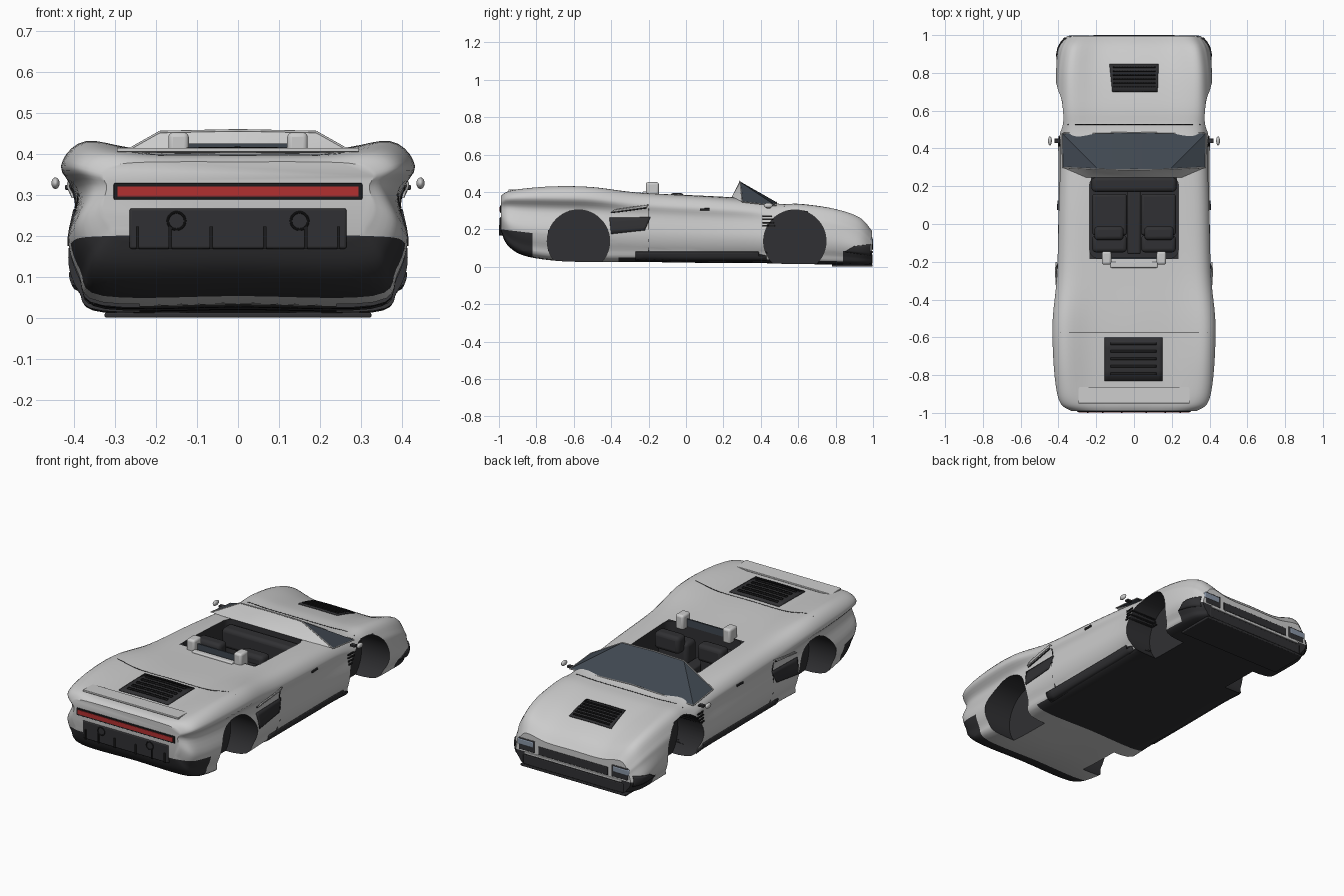
import bpy, bmesh
from math import pi, hypot
from mathutils import Vector
from mathutils.bvhtree import BVHTree

if "Cube" in bpy.data.objects:
    bpy.data.objects.remove(bpy.data.objects["Cube"])


def material(name, *rgb):
    m = bpy.data.materials.new(name)
    m.diffuse_color = (*rgb, 1)
    m.use_nodes = True
    m.node_tree.nodes["Principled BSDF"].inputs["Base Color"].default_value = m.diffuse_color
    return m


DARK = material("dark_trim", .03, .03, .033)
SLAT = material("slat_trim", .012, .012, .013)
GLASS = material("tinted_glass", .05, .063, .08)
LAMP = material("lamp_glass", .25, .3, .38)
RED = material("red_lens", .45, .03, .03)


def finish(o, mat=None, bevel=0, angle=.6):
    if mat:
        o.data.materials.append(mat)
    if bevel:
        m = o.modifiers.new("bevel", 'BEVEL')
        m.width, m.segments = bevel, 3
    bpy.ops.object.select_all(action='DESELECT')
    o.select_set(True)
    bpy.context.view_layer.objects.active = o
    bpy.ops.object.shade_smooth_by_angle(angle=angle)
    return o


def mesh_object(name, verts, faces):
    me = bpy.data.meshes.new(name)
    me.from_pydata(verts, [], faces)
    o = bpy.data.objects.new(name, me)
    bpy.context.collection.objects.link(o)
    return o


def box(name, x, y, z, mat=None, bevel=0):
    """Box from its (min, max) range on each axis."""
    lo, hi = Vector(t[0] for t in (x, y, z)), Vector(t[1] for t in (x, y, z))
    bpy.ops.mesh.primitive_cube_add(size=1, location=(lo + hi) / 2)
    o = bpy.context.object
    o.name = name
    o.scale = hi - lo
    bpy.ops.object.transform_apply(location=False, rotation=False, scale=True)
    return finish(o, mat, bevel)


def spline(p, n, closed):
    """Catmull-Rom curve through the points, n steps per span."""
    c, out = len(p), []
    get = (lambda i: p[i % c]) if closed else (lambda i: p[max(0, min(c - 1, i))])
    for i in range(c if closed else c - 1):
        a, b, d, e = (get(i + k) for k in (-1, 0, 1, 2))
        for k in range(n):
            t = k / n
            out.append(b + (d - a) * (t / 2) + (2 * a - 5 * b + 4 * d - e) * (t * t / 2)
                       + (3 * b - a - 3 * d + e) * (t ** 3 / 2))
    return out if closed else out + [p[-1]]


# body stations: y, flank x, waist x, shoulder x, shoulder z, fender z, centre z, bottom z
STATIONS = [
    (-.99, .33, .32, .33, .35, .375, .38, .195), (-.955, .385, .355, .385, .365, .40, .395, .12),
    (-.87, .405, .375, .412, .37, .417, .40, .065), (-.7, .415, .387, .428, .37, .43, .405, .037),
    (-.5, .415, .392, .43, .365, .425, .405, .03), (-.25, .405, .395, .405, .34, .392, .393, .03),
    (.1, .40, .39, .395, .32, .37, .38, .025), (.35, .40, .387, .385, .305, .35, .365, .025),
    (.5, .407, .40, .383, .285, .333, .333, .02), (.62, .412, .407, .392, .275, .333, .325, .018),
    (.8, .412, .405, .39, .25, .308, .285, .015), (.93, .40, .385, .372, .205, .262, .23, .012),
    (.995, .355, .345, .335, .15, .19, .17, .015)]


def ring(st):
    y, w, wa, ws, zs, zf, zc, zb = st
    h = zs - zb
    half = [(0, zb), (.8 * w, zb), (.94 * w, zb + .2 * h), (w, zb + .47 * h),
            (wa, zb + .8 * h), (ws, zs), (.86 * ws, zf), (.5 * ws, zc), (0, zc)]
    full = half + [(-x, z) for x, z in half[-2:0:-1]]
    return [Vector((x, y, z)) for x, z in full]


rows = [spline(col, 5, False) for col in zip(*map(ring, STATIONS))]
rings = [spline(list(r), 5, True) for r in zip(*rows)]
N, M = len(rings[0]), len(rings)
faces = [(i * N + j, i * N + (j + 1) % N, (i + 1) * N + (j + 1) % N, (i + 1) * N + j)
         for i in range(M - 1) for j in range(N)]
faces += [tuple(range(N)), tuple(range((M - 1) * N, M * N))]
body = mesh_object("body", [v for r in rings for v in r], faces)
bm = bmesh.new()
bm.from_mesh(body.data)
bmesh.ops.recalc_face_normals(bm, faces=bm.faces)
# clean colour boundaries for the bumpers
for co, no in (((0, 0, .2), (0, .12, 1)), ((0, -.82, 0), (0, 1, 0)),
               ((0, 0, .085), (0, 0, 1)), ((0, .84, 0), (0, 1, 0))):
    bmesh.ops.bisect_plane(bm, geom=bm.verts[:] + bm.edges[:] + bm.faces[:], dist=1e-5,
                           plane_co=(0, -.99, .2) if co[2] == .2 else co, plane_no=no)
bm.to_mesh(body.data)
bm.free()
body.data.update()

# wheel wells and cockpit opening
WELLS, R = (-.575, .582), .167
cutters = []
for y in WELLS:
    for s in (-1, 1):
        bpy.ops.mesh.primitive_cylinder_add(vertices=64, radius=R, depth=.3,
                                            location=(s * .39, y, .137), rotation=(0, pi / 2, 0))
        cutters.append(bpy.context.object)
tub = box("cockpit_cutter", (-.235, .235), (-.18, .25), (.16, .6))
bm = bmesh.new()
bm.from_mesh(tub.data)
bmesh.ops.bevel(bm, geom=[e for e in bm.edges if abs(e.verts[0].co.z - e.verts[1].co.z) > .1],
                offset=.045, segments=6, affect='EDGES', profile=.5)
bm.to_mesh(tub.data)
bm.free()
tub.data.update()
for c in cutters + [tub]:
    m = body.modifiers.new("cut", 'BOOLEAN')
    m.operation, m.solver, m.object = 'DIFFERENCE', 'EXACT', c
    bpy.context.view_layer.objects.active = body
    bpy.ops.object.modifier_apply(modifier=m.name)
    bpy.data.objects.remove(c, do_unlink=True)

# dark areas of the body: wells, tub, floor, rear and front bumpers
body.data.materials.append(None)
body.data.materials.append(DARK)
for f in body.data.polygons:
    x, y, z = f.center
    well = abs(x) > .237 and any(hypot(y - w, z - .137) < R + .001 for w in WELLS)
    cockpit = abs(x) < .237 and -.182 < y < .252 and z > .155
    floor = f.normal.z < -.7 and y > -.35
    bumper = (y < -.82 and z < .2 - .12 * (y + .99)) or (y > .84 and z < .085)
    f.material_index = int(well or cockpit or floor or bumper)
finish(body)
bm = bmesh.new()
bm.from_mesh(body.data)
TREE = BVHTree.FromBMesh(bm)


def drape(name, corners, side, mat=None, lift=.002, n=16, k=4):
    """Thin panel laid on the body: side 0 = from above (x, y), +-1 = flank (y, z)."""
    a, b, c, d = map(Vector, corners)
    verts, last = [], .35
    for i in range(n + 1):
        for j in range(k + 1):
            u, v = i / n, j / k
            p = a.lerp(b, u).lerp(d.lerp(c, u), v)
            o = Vector((side, *p)) if side else Vector((*p, 1))
            hit = TREE.ray_cast(o, Vector((-side, 0, 0)) if side else Vector((0, 0, -1)))[0]
            if hit:
                last = abs(hit.x) if side else hit.z
            verts.append((side * (last + lift), *p) if side else (*p, last + lift))
    q = k + 1
    o = mesh_object(name, verts, [(i * q + j, i * q + q + j, i * q + q + j + 1, i * q + j + 1)
                                  for i in range(n) for j in range(k)])
    m = o.modifiers.new("thickness", 'SOLIDIFY')
    m.thickness, m.offset = .006, 0
    return finish(o, mat)


def rect(a0, a1, b0, b1):
    return (a0, b0), (a1, b0), (a1, b1), (a0, b1)


# hood and engine vents with slats, panel gaps
drape("hood_vent", ((-.115, .7), (.125, .7), (.13, .845), (-.13, .845)), 0, DARK)
drape("engine_vent", rect(-.155, .15, -.83, -.6), 0, DARK)
for i in range(6):
    y = .722 + i * .021
    drape("hood_vent_slat", rect(-.11, .115, y, y + .007), 0, SLAT, .008, k=1)
for i in range(5):
    y = -.8 + i * .04
    drape("engine_vent_slat", rect(-.125, .12, y, y + .013), 0, SLAT, .008, k=1)
drape("engine_cover_gap", rect(-.39, .39, -.575, -.572), 0, SLAT, -.002, k=1)
drape("hood_gap", rect(-.35, .35, .525, .529), 0, SLAT, -.002, k=1)

for s in (-1, 1):
    # flank details
    drape("side_intake", ((-.4, .175), (-.22, .195), (-.19, .265), (-.41, .262)), s, DARK)
    drape("intake_blade", ((-.4, .292), (-.21, .318), (-.2, .332), (-.38, .305)), s, None, .008)
    drape("intake_blade_shadow", ((-.4, .286), (-.21, .312), (-.21, .318), (-.4, .292)), s, SLAT, .001)
    drape("side_skirt", rect(-.27, .43, .035, .08), s, DARK, .003)
    drape("door_handle", rect(.075, .125, .302, .312), s, DARK, .006)
    drape("door_gap", rect(-.201, -.197, .08, .33), s, SLAT, -.002)
    for i in range(4):
        z = .215 + i * .017
        drape("fender_gill", rect(.41, .475 - i * .005, z, z + .008), s, SLAT, .004)
    drape("corner_intake", ((.85, .08), (.985, .06), (.985, .12), (.9, .11)), s, DARK, .003)
    # headlights under the leading edge of the fenders
    hx = sorted((s * .235, s * .338))
    box("headlight_surround", hx, (.95, .997), (.09, .158), DARK, .005)
    box("headlight", sorted((s * .245, s * .345)), (.955, .999), (.118, .152), LAMP, .006)
    # mirrors
    bpy.ops.mesh.primitive_uv_sphere_add(segments=20, ring_count=12, location=(s * .445, .44, .328))
    bpy.context.object.name = "mirror"
    bpy.context.object.scale = (.01, .024, .014)
    finish(bpy.context.object)
    box("mirror_foot", sorted((s * .39, s * .422)), (.428, .452), (.312, .324), DARK, .003)
    # roll hoops and seats
    hx = sorted((s * .12, s * .17))
    box("roll_hoop", hx, (-.215, -.145), (.37, .452), None, .012)
    sx = sorted((s * .037, s * .222))
    box("seat_cushion", sx, (-.06, .16), (.16, .23), DARK, .015)
    box("seat_back", sx, (-.15, -.06), (.16, .35), DARK, .02)
    box("headrest", sorted((s * .055, s * .21)), (-.085, -.012), (.3, .395), DARK, .02)
    # exhausts and diffuser fins
    bpy.ops.mesh.primitive_torus_add(major_radius=.021, minor_radius=.003, major_segments=32,
                                     minor_segments=8, location=(s * .15, -.994, .236),
                                     rotation=(pi / 2, 0, 0))
    bpy.context.object.name = "exhaust"
    finish(bpy.context.object, SLAT)
    for x in (.065, .165, .245):
        box("diffuser_fin", (s * x - .004, s * x + .004), (-1, -.95), (.168, .222), SLAT)

# cockpit furniture
box("centre_console", (-.035, .035), (-.16, .2), (.16, .25), DARK, .01)
box("dashboard", (-.225, .225), (.17, .25), (.24, .35), DARK, .02)
box("wind_deflector", (-.122, .122), (-.185, -.178), (.385, .425), GLASS)
box("deflector_base", (-.125, .125), (-.232, -.2), (.38, .402), None, .006)

# windscreen hump: glazed front and corners, body-coloured back
pts = [(0, .484, .345), (0, .287, .457), (-.382, .48, .327), (-.378, .3, .347), (-.19, .29, .453),
       (-.25, .245, .375)]
pts += [(-x, y, z) for x, y, z in pts[2:]]
finish(mesh_object("windscreen", pts, [(2, 0, 1, 4), (0, 6, 8, 1), (2, 4, 3), (6, 7, 8)]), GLASS)
finish(mesh_object("windscreen_cowl", pts, [(3, 4, 5), (7, 9, 8), (4, 1, 8, 9, 5)]))
cu = bpy.data.curves.new("windscreen_frame", 'CURVE')
cu.dimensions, cu.bevel_depth, cu.bevel_resolution = '3D', .003, 2
for path in ((4, 1, 8), (3, 4), (7, 8), (3, 2), (7, 6), (2, 0, 6)):
    sp = cu.splines.new('POLY')
    sp.points.add(len(path) - 1)
    for p, i in zip(sp.points, path):
        p.co = (*pts[i], 1)
bpy.context.collection.objects.link(bpy.data.objects.new("windscreen_frame", cu))

# rear end: light bar, panel, spoiler
box("light_bar_frame", (-.303, .303), (-.994, -.97), (.288, .328), SLAT, .003)
box("light_bar", (-.294, .294), (-.997, -.98), (.296, .32), RED)
box("rear_panel", (-.265, .265), (-.994, -.955), (.168, .267), DARK, .006)
spoiler = box("spoiler", (-.295, .295), (-.95, -.862), (.403, .413), None, .002)
spoiler.rotation_euler.x = -.03

# nose: grille, bumper strip, lower intake and splitter
box("grille", (-.215, .215), (.96, 1), (.09, .135), DARK, .004)
box("bumper_strip", (-.3, .3), (.97, .999), (.073, .085), None, .003)
box("lower_intake", (-.31, .31), (.95, .997), (.015, .068), DARK, .004)
box("splitter", (-.325, .325), (.78, .998), (0, .013), DARK, .004)
